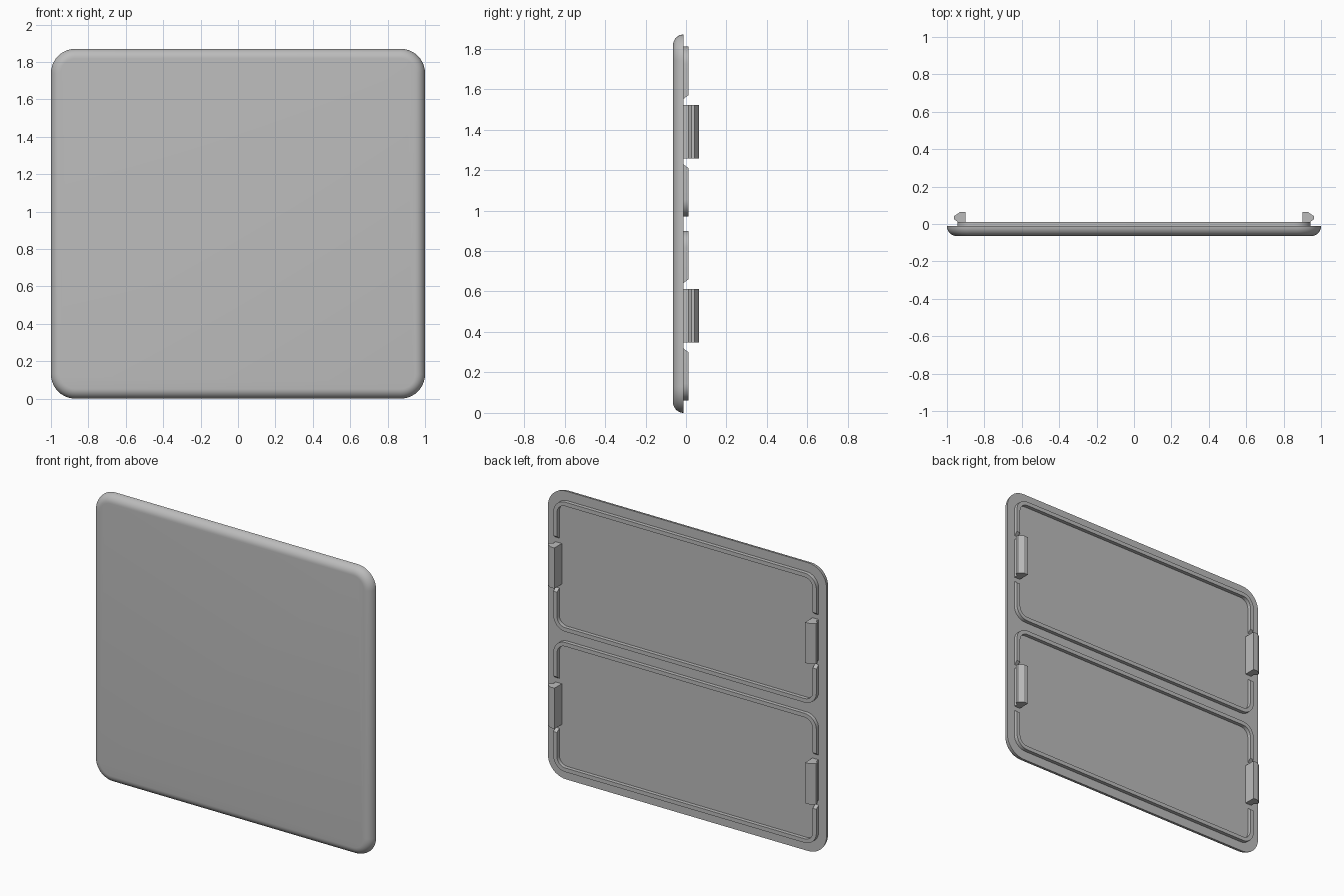
import bpy, bmesh, math

cube = bpy.data.objects.get("Cube")
if cube:
    bpy.data.objects.remove(cube)

HEIGHT = 1.87
FRONT, BACK, RIM_TOP, CLIP_TOP = -0.064, -0.012, 0.012, 0.064

grey = bpy.data.materials.new("plain_grey")
grey.use_nodes = True
colour = (0.5, 0.5, 0.5, 1)
grey.diffuse_color = colour
grey.node_tree.nodes["Principled BSDF"].inputs["Base Color"].default_value = colour


def loft(name, rings):
    """Skin a row of closed rings and cap both ends."""
    bm = bmesh.new()
    rows = [[bm.verts.new(p) for p in ring] for ring in rings]
    n = len(rows[0])
    for a, b in zip(rows, rows[1:]):
        for i in range(n):
            j = (i + 1) % n
            bm.faces.new((a[i], a[j], b[j], b[i]))
    bm.faces.new(rows[0])
    bm.faces.new(rows[-1])
    bmesh.ops.recalc_face_normals(bm, faces=bm.faces)
    mesh = bpy.data.meshes.new(name)
    bm.to_mesh(mesh)
    bm.free()
    mesh.materials.append(grey)
    obj = bpy.data.objects.new(name, mesh)
    bpy.context.collection.objects.link(obj)
    bpy.ops.object.select_all(action='DESELECT')
    obj.select_set(True)
    bpy.context.view_layer.objects.active = obj
    bpy.ops.object.shade_smooth_by_angle(angle=math.radians(30))
    return obj


def corners(half_w, half_h, radius, quarters, steps=10):
    """Arc points of a rounded rectangle, one arc per quarter turn."""
    pts = []
    for q in range(quarters):
        sx = 1 if q in (0, 3) else -1
        sz = 1 if q < 2 else -1
        for i in range(steps + 1):
            a = (q + i / steps) * math.pi / 2
            pts.append((sx * (half_w - radius) + radius * math.cos(a),
                        sz * (half_h - radius) + radius * math.sin(a)))
    return pts


# Cover plate with a rounded front edge
depth = BACK - FRONT
rings = []
for i in range(9):
    a = i / 8 * math.pi / 2
    inset = depth * (1 - math.cos(a))
    y = BACK - depth * math.sin(a)
    outline = corners(1 - inset, HEIGHT / 2 - inset, 0.13 - inset, 4)
    rings.append([(x, y, z + HEIGHT / 2) for x, z in outline])
loft("cover_plate", rings)

# Raised rims: two facing U shapes per panel, with chamfered ends
HALF_W, HALF_H, WALL, GAP, CHAMFER = 0.944, 0.42, 0.026, 0.162, 0.018


def rim_half(name, centre, side):
    paths = []
    for inset in (0, WALL):
        arc = corners(HALF_W - inset, HALF_H - inset, 0.085 - inset, 2)
        w = HALF_W - inset
        paths.append([(w, GAP)] + arc + [(-w, GAP)])
    rings = []
    last = len(paths[0]) - 1
    for i, ((xo, zo), (xi, zi)) in enumerate(zip(*paths)):
        lift = CHAMFER if i in (0, last) else 0
        section = ((xo, BACK, zo), (xo, RIM_TOP, zo + lift),
                   (xi, RIM_TOP, zi + lift), (xi, BACK, zi))
        rings.append([(x, y, centre + side * z) for x, y, z in section])
    loft(name, rings)


# Snap clips: hooked section extruded upright
CLIP = [(0.90, BACK), (0.90, CLIP_TOP), (0.93, CLIP_TOP), (0.962, 0.042),
        (0.962, 0.026), (0.944, RIM_TOP), (0.944, BACK)]
CLIP_HALF = 0.132

for panel, centre in (("lower", 0.48), ("upper", 1.39)):
    rim_half(panel + "_rim_top", centre, 1)
    rim_half(panel + "_rim_bottom", centre, -1)
    for label, s in (("left", 1), ("right", -1)):
        loft(f"{panel}_{label}_clip",
             [[(s * x, y, centre + dz) for x, y in CLIP]
              for dz in (-CLIP_HALF, CLIP_HALF)])
